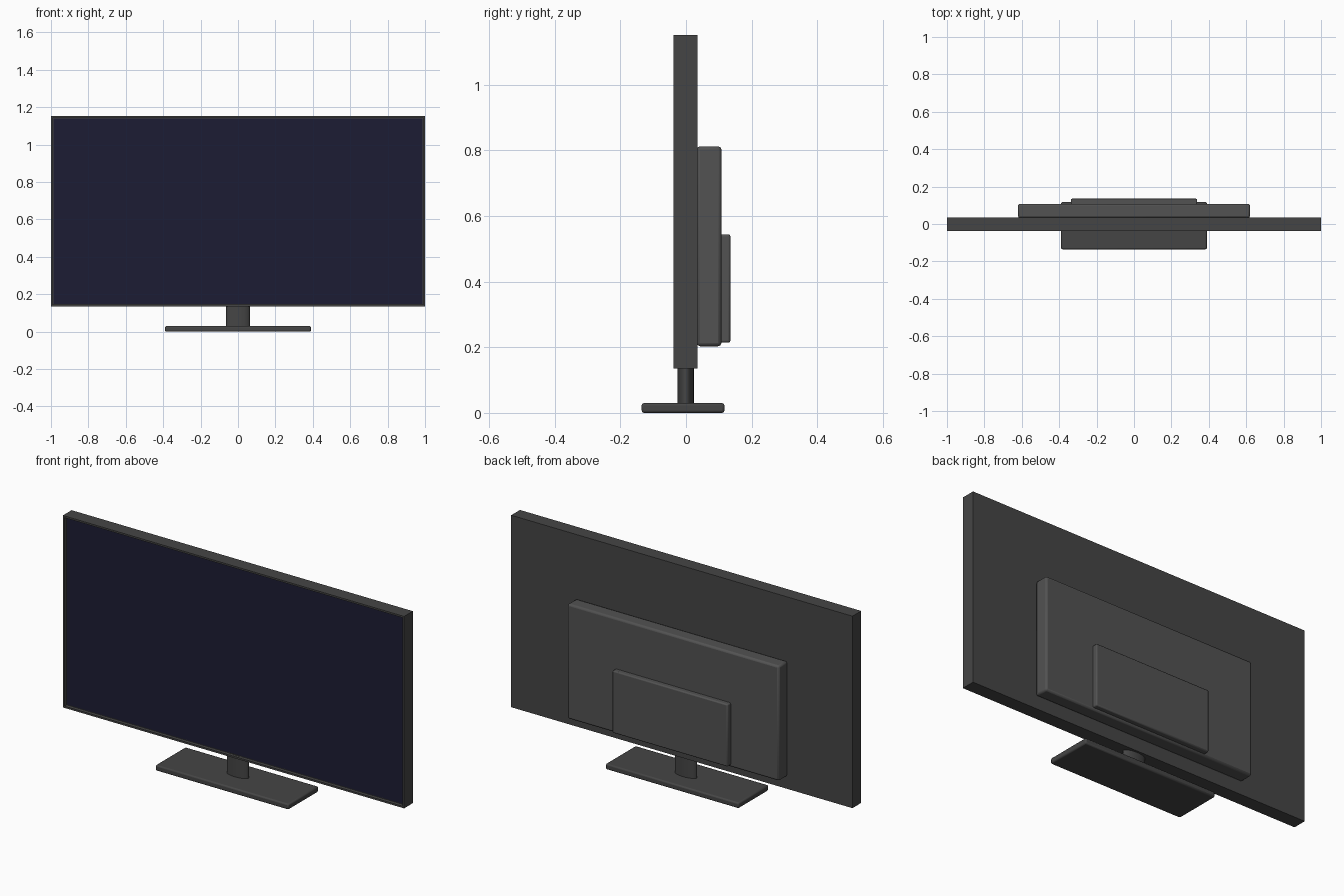
import bpy, bmesh

if "Cube" in bpy.data.objects:
    bpy.data.objects.remove(bpy.data.objects["Cube"])


def material(name, rgb):
    m = bpy.data.materials.new(name)
    m.diffuse_color = (*rgb, 1)
    m.use_nodes = True
    m.node_tree.nodes["Principled BSDF"].inputs["Base Color"].default_value = m.diffuse_color
    return m


dark = material("dark_plastic", (0.06, 0.06, 0.06))
mid = material("back_plastic", (0.085, 0.085, 0.085))
glass = material("screen_glass", (0.012, 0.012, 0.034))


def box(name, lo, hi, mat, bevel=0.0):
    bpy.ops.mesh.primitive_cube_add(
        size=1, location=[(a + b) / 2 for a, b in zip(lo, hi)])
    ob = bpy.context.object
    ob.name = name
    ob.scale = [b - a for a, b in zip(lo, hi)]
    bpy.ops.object.transform_apply(location=False, rotation=False, scale=True)
    ob.data.materials.append(mat)
    if bevel:
        mod = ob.modifiers.new("rounded_edges", 'BEVEL')
        mod.width = bevel
        mod.segments = 2
        bpy.ops.object.shade_smooth_by_angle()
    return ob


# Panel housing: the front face is inset to a thin bezel and sunk for the screen
BEZEL, RECESS = 0.013, 0.018
housing = box("panel_housing", (-1, -0.038, 0.135), (1, 0.035, 1.152), dark)
bm = bmesh.new()
bm.from_mesh(housing.data)
bm.normal_update()
front = next(f for f in bm.faces if f.normal.y < -0.9)
bmesh.ops.inset_region(bm, faces=[front], thickness=BEZEL)
inner = bmesh.ops.extrude_face_region(bm, geom=[front])["geom"]
bmesh.ops.translate(bm, vec=(0, RECESS, 0),
                    verts=[v for v in inner if isinstance(v, bmesh.types.BMVert)])
if front.is_valid:
    bm.faces.remove(front)
bmesh.ops.recalc_face_normals(bm, faces=bm.faces)
bm.to_mesh(housing.data)
bm.free()

# Screen sits in the recess
box("screen", (-1 + BEZEL, -0.022, 0.135 + BEZEL), (1 - BEZEL, -0.012, 1.152 - BEZEL), glass)

# Stepped electronics housing on the back
box("rear_cover", (-0.62, 0.033, 0.203), (0.62, 0.108, 0.812), mid, 0.010)
box("connector_cover", (-0.338, 0.098, 0.214), (0.338, 0.135, 0.544), mid, 0.006)

# Oval neck
bpy.ops.mesh.primitive_cylinder_add(vertices=32, radius=1, depth=0.12, location=(0, -0.001, 0.085))
neck = bpy.context.object
neck.name = "stand_neck"
neck.scale = (0.063, 0.025, 1)
bpy.ops.object.transform_apply(location=False, rotation=False, scale=True)
neck.data.materials.append(dark)
bpy.ops.object.shade_smooth_by_angle()

# Foot plate
box("stand_base", (-0.39, -0.135, 0), (0.39, 0.117, 0.03), dark, 0.007)
